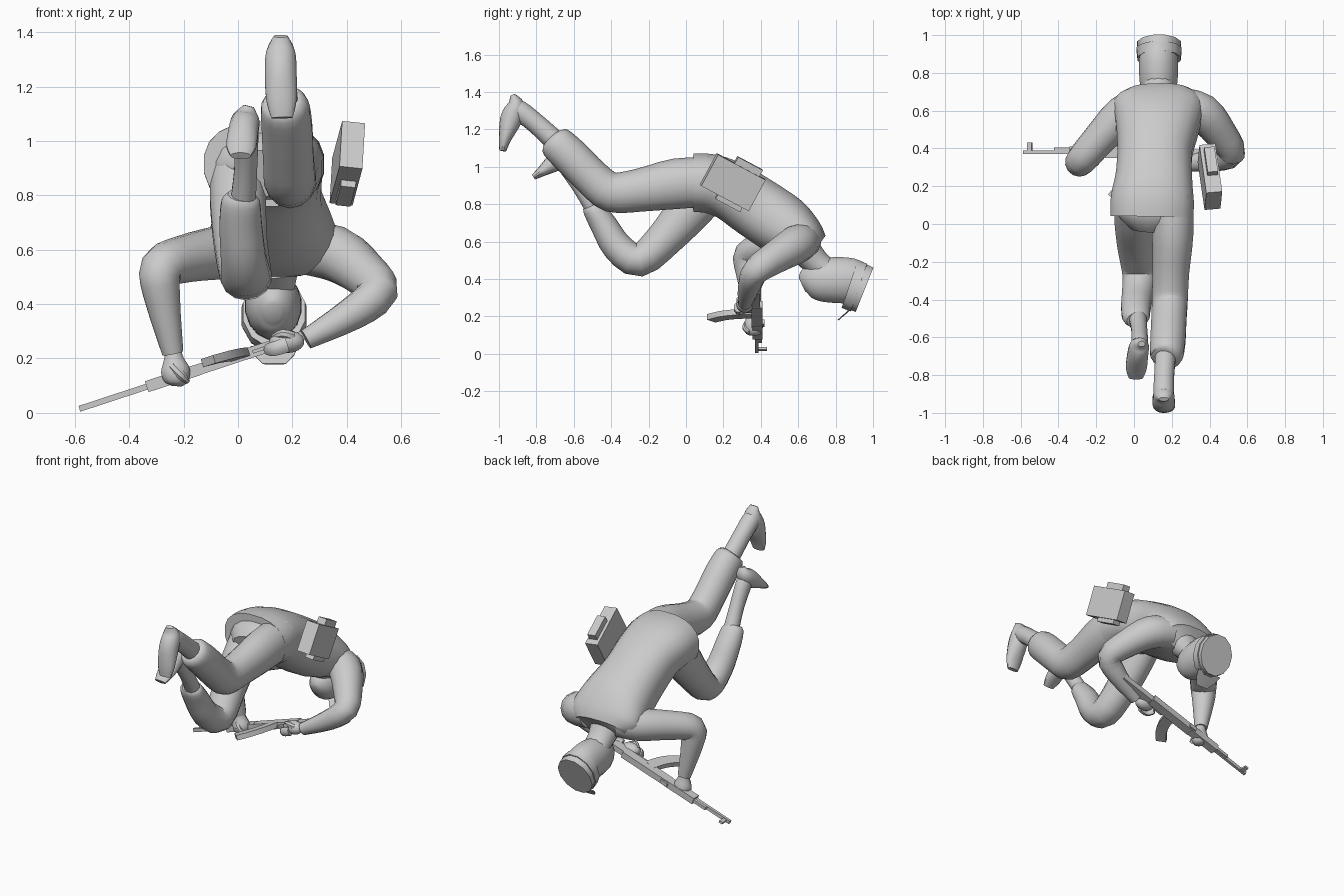
import bpy, bmesh, math
from mathutils import Vector, Matrix

grey = bpy.data.materials.new("plain grey")
grey.diffuse_color = (0.6, 0.6, 0.6, 1)


def finish(name, bm, angle=40):
    bmesh.ops.recalc_face_normals(bm, faces=bm.faces)
    me = bpy.data.meshes.new(name)
    bm.to_mesh(me)
    bm.free()
    me.materials.append(grey)
    for p in me.polygons:
        p.use_smooth = True
    me.set_sharp_from_angle(angle=math.radians(angle))
    ob = bpy.data.objects.new(name, me)
    bpy.context.collection.objects.link(ob)
    return ob


def smooth_path(rows, steps):
    """Catmull-Rom through rows of x, y, z, half width, half depth."""
    if steps == 1:
        return rows
    out, n = [], len(rows)
    for i in range(n - 1):
        a, b, c, d = (rows[max(i - 1, 0)], rows[i], rows[i + 1], rows[min(i + 2, n - 1)])
        for k in range(steps):
            t = k / steps
            out.append([0.5 * (2 * q + (r - p) * t + (2 * p - 5 * q + 4 * r - s) * t * t
                               + (3 * q - p - 3 * r + s) * t ** 3)
                        for p, q, r, s in zip(a, b, c, d)])
    return out + [rows[-1]]


def loft(name, rows, side=(1, 0, 0), sides=14, steps=3, power=1.0):
    """Tube of rounded sections; half width lies along side. power < 1 is boxier."""
    rows = smooth_path(rows, steps)
    pts = [Vector(r[:3]) for r in rows]
    bm, rings = bmesh.new(), []
    for i, r in enumerate(rows):
        t = (pts[min(i + 1, len(pts) - 1)] - pts[max(i - 1, 0)]).normalized()
        u = Vector(side)
        u = (u - t * u.dot(t)).normalized()
        v = t.cross(u)
        ring = []
        for k in range(sides):
            a = 2 * math.pi * (k + 0.5) / sides
            c, s = math.cos(a), math.sin(a)
            c = math.copysign(abs(c) ** power, c)
            s = math.copysign(abs(s) ** power, s)
            ring.append(bm.verts.new(pts[i] + u * c * r[3] + v * s * r[4]))
        rings.append(ring)
    for a, b in zip(rings, rings[1:]):
        for k in range(sides):
            j = (k + 1) % sides
            bm.faces.new((a[k], a[j], b[j], b[k]))
    bm.faces.new(rings[0])
    bm.faces.new(rings[-1])
    return finish(name, bm)


def ball(name, loc, radii):
    bm = bmesh.new()
    bmesh.ops.create_uvsphere(bm, u_segments=14, v_segments=9, radius=1,
                              matrix=Matrix.Translation(loc) @ Matrix.Diagonal((*radii, 1)))
    return finish(name, bm)


def box(name, matrix, size):
    bm = bmesh.new()
    bmesh.ops.create_cube(bm, size=1, matrix=matrix @ Matrix.Diagonal((*size, 1)))
    return finish(name, bm, 20)


# Jacket and hips
loft("jacket", [(0.095, 0.04, 0.915, .222, .158), (0.097, 0.13, 0.91, .222, .16),
                (0.105, 0.24, 0.87, .205, .16), (0.11, 0.38, 0.78, .20, .168),
                (0.125, 0.53, 0.68, .225, .165), (0.13, 0.64, 0.605, .24, .125),
                (0.13, 0.695, 0.565, .175, .085)], sides=20, power=0.85)
loft("hips", [(0.10, 0.15, 0.90, .19, .13), (0.10, 0.06, 0.90, .195, .135),
              (0.10, -0.02, 0.88, .12, .09)], sides=16)

# Trouser legs
loft("right_trouser_leg", [(0.20, 0.15, 0.92, .115, .13), (0.205, -0.05, 0.91, .112, .135),
                           (0.195, -0.25, 0.875, .10, .115), (0.19, -0.40, 0.865, .097, .107),
                           (0.185, -0.50, 0.94, .095, .10), (0.18, -0.61, 1.05, .095, .10),
                           (0.172, -0.695, 1.13, .088, .093), (0.168, -0.715, 1.15, .06, .066)])
loft("left_trouser_leg", [(0.0, 0.12, 0.88, .105, .12), (0.0, 0.02, 0.77, .105, .12),
                          (0.01, -0.11, 0.62, .10, .10), (0.03, -0.25, 0.50, .095, .088),
                          (0.02, -0.365, 0.57, .085, .082), (0.01, -0.44, 0.69, .08, .072),
                          (0.01, -0.495, 0.775, .072, .058), (0.012, -0.51, 0.80, .05, .045)])

# Boots
loft("right_boot_shaft", [(0.168, -0.68, 1.12, .056, .058), (0.16, -0.80, 1.23, .054, .054),
                          (0.157, -0.89, 1.30, .055, .055), (0.157, -0.93, 1.32, .045, .045)])
loft("right_boot_foot", [(0.162, -0.98, 1.085, .04, .018), (0.16, -0.968, 1.15, .057, .034),
                         (0.157, -0.937, 1.25, .06, .058), (0.157, -0.91, 1.33, .054, .048),
                         (0.157, -0.928, 1.385, .026, .012)])
loft("left_boot_shaft", [(0.015, -0.47, 0.74, .05, .048), (0.028, -0.56, 0.89, .043, .046),
                         (0.03, -0.64, 1.02, .046, .055), (0.028, -0.67, 1.05, .04, .045)])
loft("left_boot_foot", [(0.01, -0.815, 0.945, .038, .015), (0.012, -0.765, 0.98, .056, .03),
                        (0.02, -0.69, 1.035, .056, .054), (0.03, -0.64, 1.085, .05, .044),
                        (0.04, -0.635, 1.128, .02, .015)])

# Sleeves
loft("left_sleeve", [(0.04, 0.63, 0.605, .095, .095), (-0.06, 0.58, 0.59, .10, .10),
                     (-0.20, 0.43, 0.565, .088, .088), (-0.282, 0.335, 0.53, .08, .08),
                     (-0.28, 0.335, 0.43, .068, .068), (-0.24, 0.36, 0.22, .04, .04)],
     side=(0.6, -0.75, 0.25))
loft("right_sleeve", [(0.24, 0.63, 0.605, .095, .095), (0.36, 0.59, 0.585, .103, .103),
                      (0.46, 0.475, 0.515, .087, .087), (0.515, 0.375, 0.445, .074, .074),
                      (0.42, 0.34, 0.365, .062, .062), (0.25, 0.315, 0.27, .038, .038)],
     side=(0.2, -0.3, 0.9))

# Hands with thumbs
loft("left_hand", [(-0.238, 0.36, 0.24, .028, .028), (-0.236, 0.36, 0.20, .038, .036),
                   (-0.23, 0.36, 0.155, .056, .05), (-0.225, 0.36, 0.115, .045, .045),
                   (-0.225, 0.36, 0.098, .018, .02)], sides=10)
loft("left_thumb", [(-0.24, 0.335, 0.17, .02, .02), (-0.21, 0.318, 0.14, .018, .018),
                    (-0.185, 0.335, 0.115, .01, .01)], side=(0, 1, 0), sides=8)
ball("right_hand", (0.18, 0.315, 0.262), (.066, .045, .042))
loft("right_thumb", [(0.20, 0.295, 0.28, .02, .02), (0.165, 0.285, 0.29, .018, .018),
                     (0.13, 0.31, 0.28, .01, .01)], side=(0, 1, 0), sides=8)
loft("right_fingers", [(0.18, 0.28, 0.25, .025, .03), (0.13, 0.28, 0.235, .02, .028),
                       (0.105, 0.32, 0.235, .012, .02)], side=(0, 1, 0), sides=8)

# Head and neck
loft("neck", [(0.13, 0.64, 0.55, .10, .085), (0.13, 0.70, 0.485, .083, .072),
              (0.13, 0.78, 0.42, .08, .07)])
loft("head", [(0.13, 0.62, 0.37, .03, .04), (0.13, 0.645, 0.38, .065, .08),
              (0.13, 0.70, 0.39, .092, .11), (0.13, 0.78, 0.395, .104, .124),
              (0.13, 0.88, 0.39, .104, .124), (0.13, 0.93, 0.37, .09, .11)], sides=16)

# Cap: band, flat crown and brim
loft("cap_band", [(0.133, 0.875, 0.372, .118, .138), (0.133, 0.925, 0.355, .124, .14)],
     sides=12, steps=1)
loft("cap_crown", [(0.133, 0.92, 0.357, .116, .134), (0.133, 0.955, 0.343, .12, .132)],
     sides=12, steps=1)
loft("cap_brim", [(0.133, 0.885, 0.245, .095, .005), (0.133, 0.85, 0.213, .08, .004),
                  (0.133, 0.812, 0.18, .045, .003)], sides=8, steps=1)

# Hip pouch: main bag with a narrower block standing out of it
tilt = (Matrix.Rotation(math.radians(5), 4, 'Z') @ Matrix.Rotation(math.radians(6), 4, 'Y')
        @ Matrix.Rotation(math.radians(-28), 4, 'X'))
box("pouch", Matrix.Translation((0.402, 0.25, 0.918)) @ tilt, (.085, .29, .19))
box("pouch_flap", Matrix.Translation((0.402, 0.282, 0.908)) @ tilt, (.055, .15, .255))

# Rifle: s runs back from the muzzle, its top faces +y
axis = Vector((0.95, 0, 0.312)).normalized()
flat = Vector((-axis.z, 0, axis.x))
muzzle = Vector((-0.583, 0, 0.015))
frame = Matrix((axis, (0, 1, 0), flat)).transposed().to_4x4()


def rifle_box(name, s0, s1, y0, y1, thick):
    p = muzzle + axis * (s0 + s1) / 2 + Vector((0, (y0 + y1) / 2, 0))
    box(name, Matrix.Translation(p) @ frame, (s1 - s0, y1 - y0, thick))


rifle_box("rifle_barrel", 0, .32, .37, .388, .022)
rifle_box("rifle_front_sight", .02, .045, .37, .432, .014)
rifle_box("rifle_gas_tube", .17, .42, .385, .405, .02)
rifle_box("rifle_handguard", .26, .47, .355, .41, .042)
rifle_box("rifle_rear_sight", .45, .50, .40, .42, .025)
rifle_box("rifle_receiver", .46, .80, .35, .41, .04)
rifle_box("rifle_trigger_guard", .67, .73, .325, .355, .012)
rifle_box("rifle_stock", .79, 1.04, .335, .395, .035)
loft("rifle_magazine", [(0.01, 0.37, 0.215, .016, .036), (-0.015, 0.28, 0.213, .016, .036),
                        (-0.055, 0.20, 0.205, .016, .035), (-0.11, 0.135, 0.19, .016, .033)],
     side=flat, sides=4, power=0.05)
loft("rifle_grip", [(0.13, 0.37, 0.25, .015, .025), (0.17, 0.28, 0.265, .015, .022)],
     side=flat, sides=8, steps=1)
